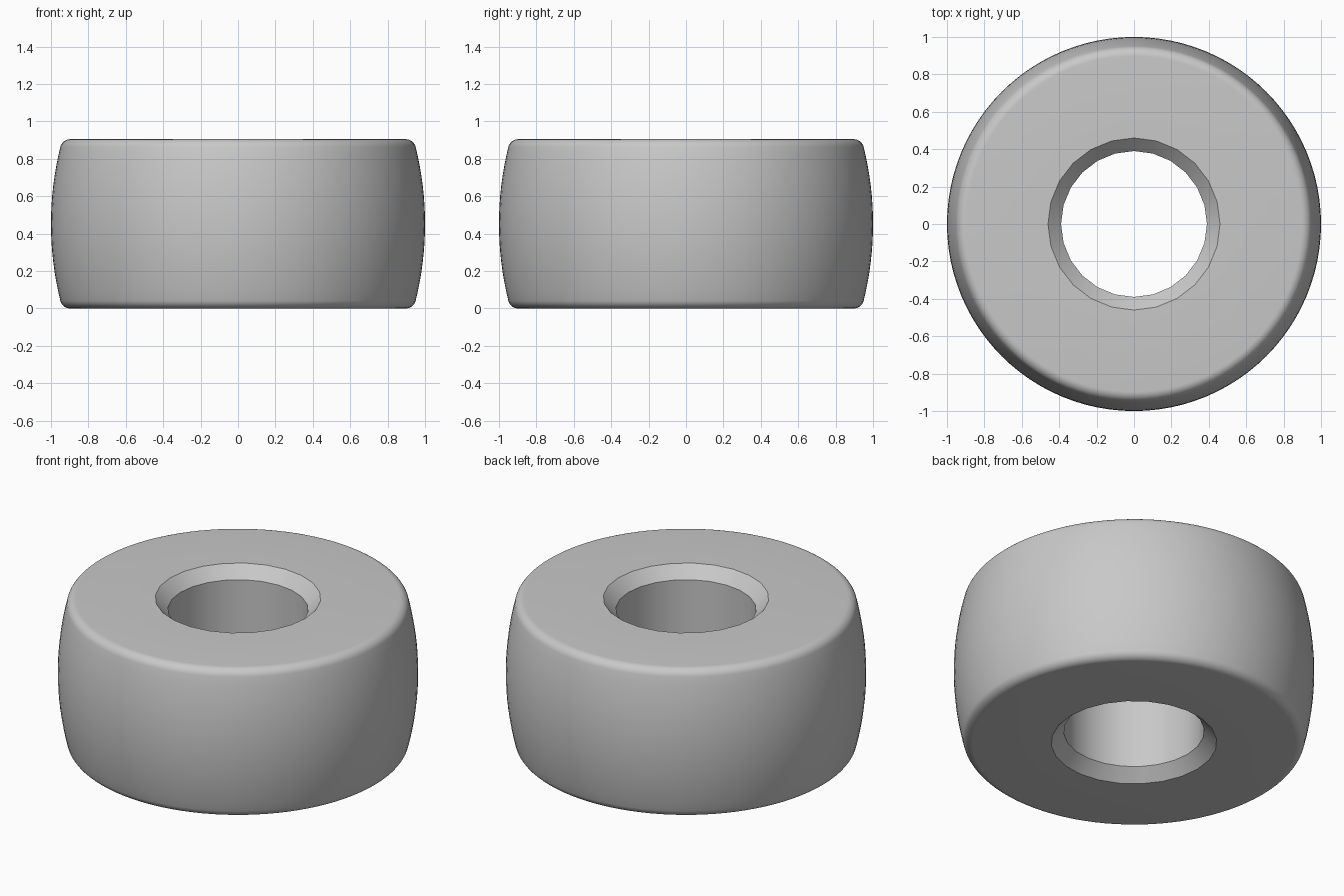
import bpy, bmesh
from math import sin, cos, pi, sqrt, asin, radians

cube = bpy.data.objects.get("Cube")
if cube:
    bpy.data.objects.remove(cube)

HEIGHT = 0.905
MID = HEIGHT / 2
CROWN = 1.71        # radius of the barrel curve
FILLET = 0.055      # rounded outer corners
BORE, CHAMFER = 0.39, 0.07
OUTER_SIDES, BORE_SIDES = 96, 24

mat = bpy.data.materials.new("plain grey")
mat.use_nodes = True
grey = (0.58, 0.58, 0.58, 1)
mat.diffuse_color = grey
mat.node_tree.nodes["Principled BSDF"].inputs["Base Color"].default_value = grey

bm = bmesh.new()


def lathe(profile, sides):
    """Revolve (radius, z) points; return the edges of the first and last ring."""
    rings = [[bm.verts.new((r * cos(2 * pi * i / sides), r * sin(2 * pi * i / sides), z))
              for i in range(sides)] for r, z in profile]
    for a, b in zip(rings, rings[1:]):
        for i in range(sides):
            j = (i + 1) % sides
            bm.faces.new((a[i], a[j], b[j], b[i]))
    return [[bm.edges.get((ring[i], ring[i - 1])) for i in range(sides)]
            for ring in (rings[0], rings[-1])]


# Crowned outer wall running into rounded corners, mirrored about mid height
dz = MID - FILLET
corner_r = 1 - CROWN + sqrt((CROWN - FILLET) ** 2 - dz ** 2)
tangent = asin(dz / (CROWN - FILLET))
upper = []
for i in range(1, 9):
    a = tangent * i / 8
    upper.append((1 - CROWN + CROWN * cos(a), CROWN * sin(a)))
for i in range(1, 9):
    a = tangent + (pi / 2 - tangent) * i / 8
    upper.append((corner_r + FILLET * cos(a), dz + FILLET * sin(a)))
half = [(1, 0)] + upper
wall = [(r, MID - z) for r, z in reversed(upper)] + [(r, MID + z) for r, z in half]
wall_ends = lathe(wall, OUTER_SIDES)

# Straight bore with a chamfer at each mouth
bore_ends = lathe([(BORE + CHAMFER, 0), (BORE, CHAMFER),
                   (BORE, HEIGHT - CHAMFER), (BORE + CHAMFER, HEIGHT)], BORE_SIDES)

# Flat ring faces joining the wall and the bore
for outer, inner in zip(wall_ends, bore_ends):
    bmesh.ops.triangle_fill(bm, edges=outer + inner, use_beauty=True)
bmesh.ops.recalc_face_normals(bm, faces=bm.faces)

mesh = bpy.data.meshes.new("roller_ring")
bm.to_mesh(mesh)
bm.free()
mesh.materials.append(mat)
ring = bpy.data.objects.new("roller_ring", mesh)
bpy.context.collection.objects.link(ring)

bpy.ops.object.select_all(action="DESELECT")
ring.select_set(True)
bpy.context.view_layer.objects.active = ring
bpy.ops.object.shade_smooth_by_angle(angle=radians(30))
